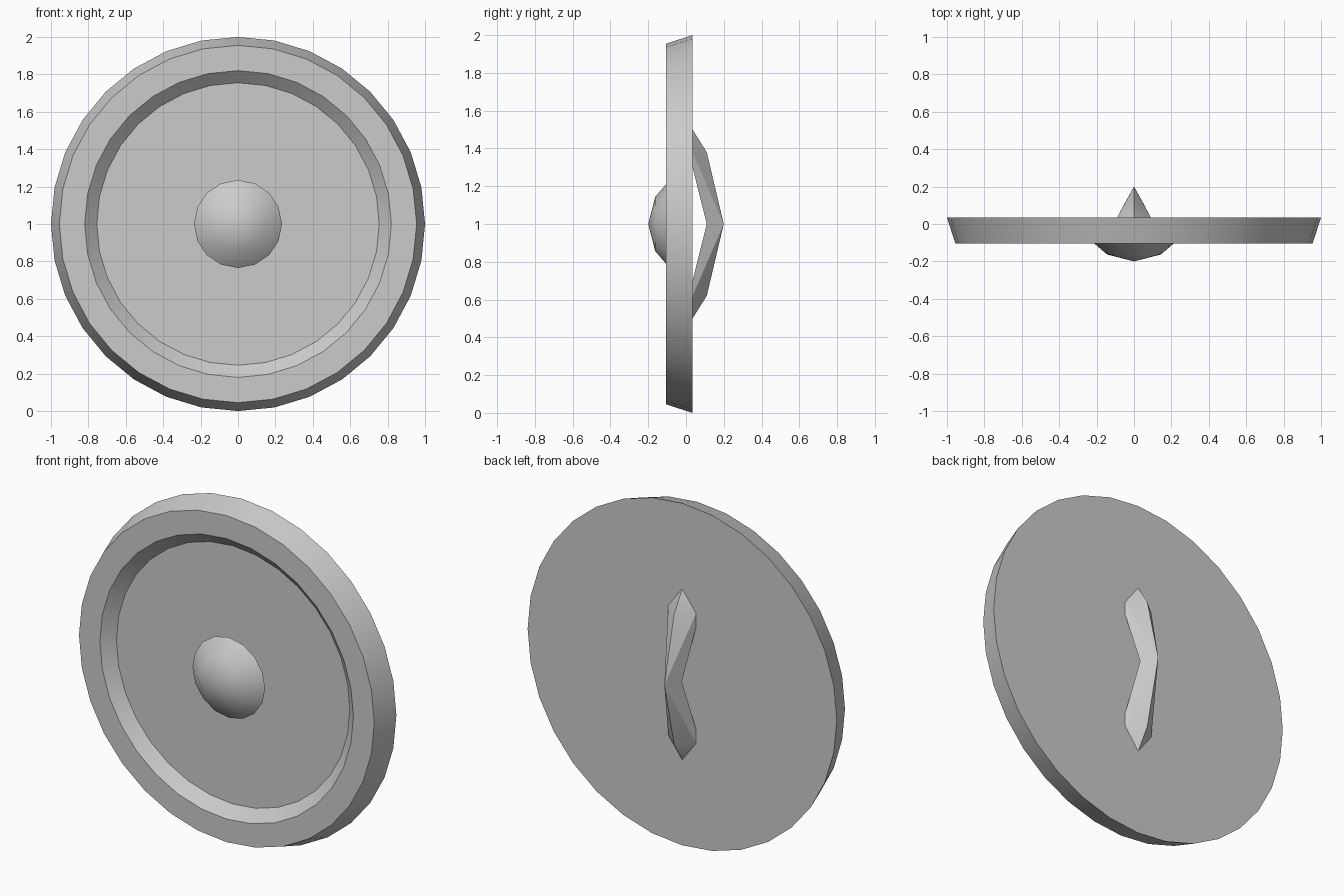
import bpy, bmesh
from math import sin, cos, pi

cube = bpy.data.objects.get("Cube")
if cube:
    bpy.data.objects.remove(cube, do_unlink=True)

# Single plain grey finish
GREY = (0.6, 0.6, 0.6, 1)
grey = bpy.data.materials.new("plain grey")
grey.use_nodes = True
grey.diffuse_color = GREY
grey.node_tree.nodes["Principled BSDF"].inputs["Base Color"].default_value = GREY


def add_object(name, bm, smooth_angle):
    bmesh.ops.recalc_face_normals(bm, faces=bm.faces)
    mesh = bpy.data.meshes.new(name)
    bm.to_mesh(mesh)
    bm.free()
    mesh.materials.append(grey)
    obj = bpy.data.objects.new(name, mesh)
    obj.location.z = 1
    bpy.context.collection.objects.link(obj)
    bpy.ops.object.select_all(action="DESELECT")
    obj.select_set(True)
    bpy.context.view_layer.objects.active = obj
    bpy.ops.object.shade_smooth_by_angle(angle=smooth_angle)
    return obj


def revolve(name, profile, sides, smooth_angle):
    """Turn (radius, y) points around the y axis and cap both ends."""
    bm = bmesh.new()
    rings = []
    for r, y in profile:
        rings.append([bm.verts.new((r * sin(2 * pi * i / sides), y, r * cos(2 * pi * i / sides)))
                      for i in range(sides)] if r else [bm.verts.new((0, y, 0))])
    for a, b in zip(rings, rings[1:]):
        for i in range(sides):
            j = (i + 1) % sides
            if len(a) == 1:
                bm.faces.new((a[0], b[j], b[i]))
            else:
                bm.faces.new((a[i], a[j], b[j], b[i]))
    for ring in (rings[0], rings[-1]):
        if len(ring) > 1:
            bm.faces.new(ring)
    return add_object(name, bm, smooth_angle)


# Round body: flat back, flared edge, flat rim and sloped recess
revolve("shield_body", [(1, 0.035), (0.955, -0.105), (0.82, -0.105), (0.755, -0.045)],
        32, pi / 6)

# Central boss on the recessed floor
revolve("shield_boss", [(0, -0.2), (0.144, -0.163), (0.235, -0.085), (0.19, -0.045)],
        16, pi / 3)

# Ridged grip on the back: two mirrored faceted halves meeting in the middle
bm = bmesh.new()
for side in (1, -1):
    points = [(0, 0.035, 0.5), (0, 0.11, 0.38), (0, 0.2, 0)]
    for x in (-1, 1):
        points += [(x * 0.09, 0.035, 0.38), (x * 0.09, 0.035, 0.3), (x * 0.05, 0.11, 0)]
    verts = [bm.verts.new((x, y, z * side)) for x, y, z in points]
    bmesh.ops.convex_hull(bm, input=verts)
# Open the hidden middle joint and weld the halves
joint = [f for f in bm.faces if all(abs(v.co.z) < 0.001 for v in f.verts)]
bmesh.ops.delete(bm, geom=joint, context="FACES_ONLY")
bmesh.ops.remove_doubles(bm, verts=bm.verts, dist=0.0001)
add_object("back_handle", bm, pi / 9)
